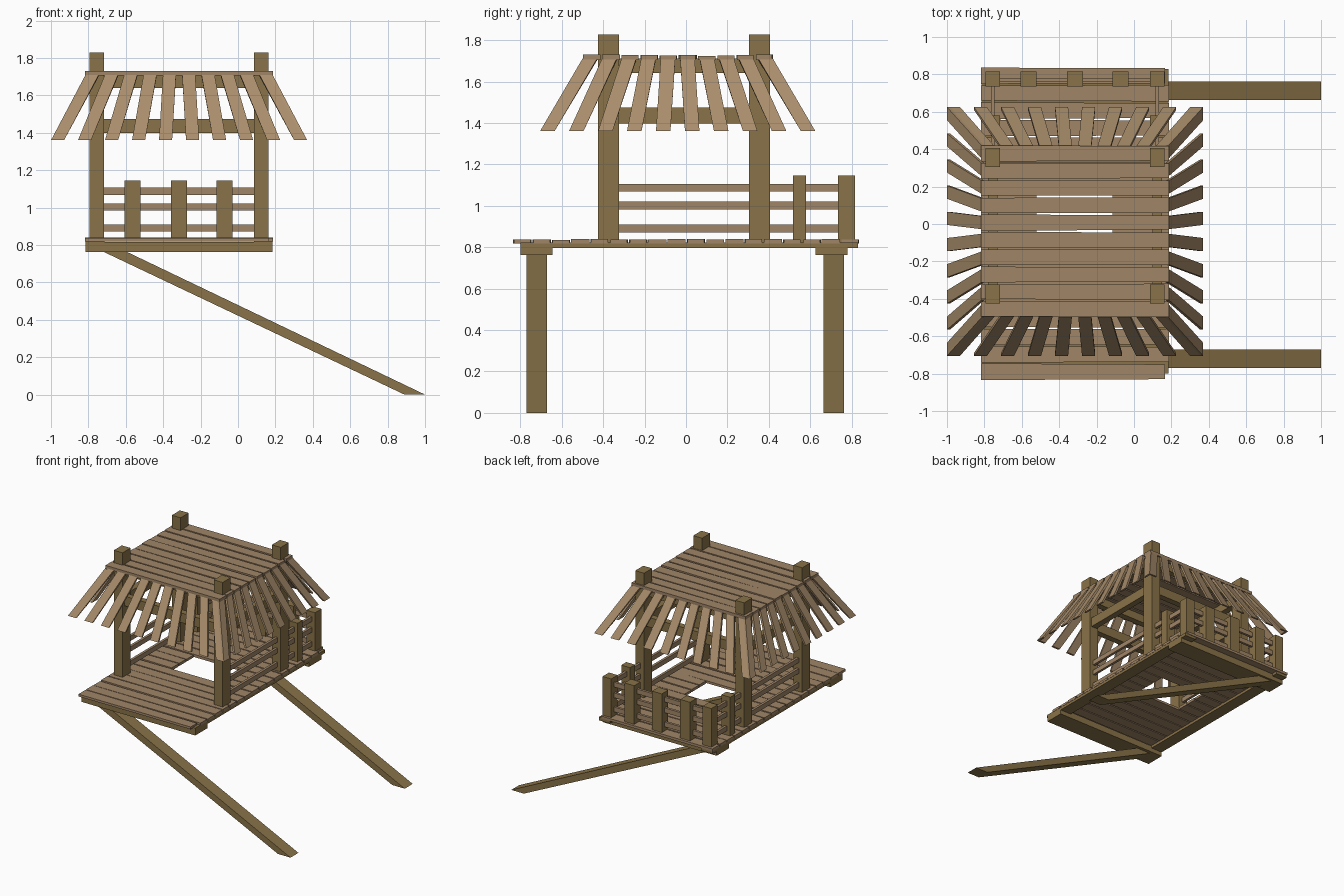
import bpy, bmesh, math, random
from mathutils import Vector

if "Cube" in bpy.data.objects:
    bpy.data.objects.remove(bpy.data.objects["Cube"])

random.seed(4)
CX, CY = -0.315, -0.04          # centre of the roof


def material(name, col):
    m = bpy.data.materials.new(name)
    m.diffuse_color = (*col, 1)
    m.use_nodes = True
    m.node_tree.nodes["Principled BSDF"].inputs["Base Color"].default_value = m.diffuse_color
    return m


POST = material("post_wood", (0.25, 0.17, 0.065))
PLANK = material("plank_wood", (0.35, 0.235, 0.135))
SLAT = material("roof_wood", (0.40, 0.27, 0.15))


def hexa(bm, a, b):
    """Closed block between two quads."""
    va = [bm.verts.new(p) for p in a]
    vb = [bm.verts.new(p) for p in b]
    bm.faces.new(va[::-1])
    bm.faces.new(vb)
    for i in range(4):
        j = (i + 1) % 4
        bm.faces.new((va[i], va[j], vb[j], vb[i]))


def finish(name, bm, mat):
    bmesh.ops.recalc_face_normals(bm, faces=bm.faces)
    me = bpy.data.meshes.new(name)
    bm.to_mesh(me)
    bm.free()
    me.materials.append(mat)
    ob = bpy.data.objects.new(name, me)
    bpy.context.collection.objects.link(ob)
    return ob


def box(name, x, y, z, mat, skew=0.0):
    """Box from ranges; skew widens or narrows the +x end in y."""
    bm = bmesh.new()
    ends = []
    for px, s in ((x[0], -skew), (x[1], skew)):
        ends.append([(px, y[0] - s, z[0]), (px, y[1] + s, z[0]),
                     (px, y[1] + s, z[1]), (px, y[0] - s, z[1])])
    hexa(bm, *ends)
    return finish(name, bm, mat)


# slanted support struts
for yc in (-0.72, 0.713):
    bm = bmesh.new()
    prof = [(0.89, 0), (1.0, 0), (-0.64, 0.785), (-0.765, 0.785)]
    hexa(bm, [(px, yc - 0.05, pz) for px, pz in prof],
         [(px, yc + 0.05, pz) for px, pz in prof])
    finish("support_strut", bm, POST)

# beams below the deck
for y in ((-0.80, -0.645), (0.625, 0.78)):
    box("deck_cross_beam", (-0.815, 0.185), y, (0.763, 0.815), POST)
for x in ((-0.815, -0.715), (0.085, 0.185)):
    box("deck_side_beam", x, (-0.80, 0.83), (0.797, 0.822), POST)

# deck planks, with a hatch opening in the middle
for i in range(18):
    yc = -0.79 + 0.0931 * i
    y = (yc - 0.042, yc + 0.042)
    top = 0.838 + random.uniform(-0.003, 0.003)
    skew = random.uniform(-0.003, 0.003)
    right = 0.165 if i in (0, 17) else 0.187
    spans = [(-0.817, right)]
    if 8 <= i <= 10:
        spans = [(-0.817, -0.52), (-0.115, right)]
    for s in spans:
        box("deck_plank", s, y, (0.818, top), PLANK, skew)

# corner posts of the shelter
PX = ((-0.794, -0.717), (0.085, 0.162))
PY = ((-0.424, -0.323), (0.304, 0.405))
for x in PX:
    for y in PY:
        box("corner_post", x, y, (0.82, 1.828), POST)

# roof beams between the posts, two levels
for z in ((1.398, 1.474), (1.64, 1.71)):
    for y in PY:
        m = sum(y) / 2
        box("roof_beam_long", (-0.72, 0.09), (m - 0.025, m + 0.025), z, POST)
    for x in PX:
        m = sum(x) / 2
        box("roof_beam_side", (m - 0.025, m + 0.025), (-0.33, 0.31), z, POST)

# railing posts
for x in (-0.755, -0.563, -0.315, -0.072, 0.124):
    w = 0.038 if x in (-0.755, 0.124) else 0.043
    box("back_rail_post", (x - w, x + w), (0.735, 0.815), (0.82, 1.145), POST)
for x in PX:
    box("side_rail_post", x, (0.517, 0.58), (0.82, 1.145), POST)

# railing boards
for z in (0.89, 1.002, 1.087):
    zr = (z - 0.019, z + 0.019)
    for x in (-0.755, 0.124):
        box("side_rail", (x - 0.01, x + 0.01), (-0.33, 0.77), zr, PLANK)
    box("back_rail", (-0.75, 0.12), (0.76, 0.78), zr, PLANK)

# flat roof planks
for i in range(10):
    yc = -0.455 + 0.0925 * i
    box("roof_plank", (-0.817, 0.187), (yc - 0.041, yc + 0.041),
        (1.705, 1.726 + random.uniform(-0.002, 0.004)), PLANK,
        random.uniform(-0.004, 0.004))


def roof_side(name, angle, top_half, low_half, top_out, low_out, n=10):
    """Fan of sloping slats on one side of the roof."""
    c, s = math.cos(angle), math.sin(angle)

    def place(u, out, z):
        return Vector((CX + u * c + out * s, CY + u * s - out * c, z))
    w = 0.035
    slope = Vector((low_out - top_out, 0.35)).normalized()
    du, dz = 0.018 * slope.y, 0.018 * slope.x
    bm = bmesh.new()
    for i in range(n):
        t = 2 * i / (n - 1) - 1
        ut, ul = t * (top_half - w), t * (low_half - w)
        quads = []
        for u, o, z in ((ut, top_out, 1.71), (ul, low_out, 1.36)):
            quads.append([place(u - w, o - du, z - dz * (z > 1.5)),
                          place(u + w, o - du, z - dz * (z > 1.5)),
                          place(u + w, o, z), place(u - w, o, z)])
        hexa(bm, *quads)
    finish(name, bm, SLAT)


for name, k in (("front", 0), ("right", 1), ("back", 2), ("left", 3)):
    if k % 2 == 0:
        roof_side("roof_slats_" + name, k * math.pi / 2, 0.50, 0.685, 0.455, 0.665)
    else:
        roof_side("roof_slats_" + name, k * math.pi / 2, 0.46, 0.665, 0.50, 0.685)
